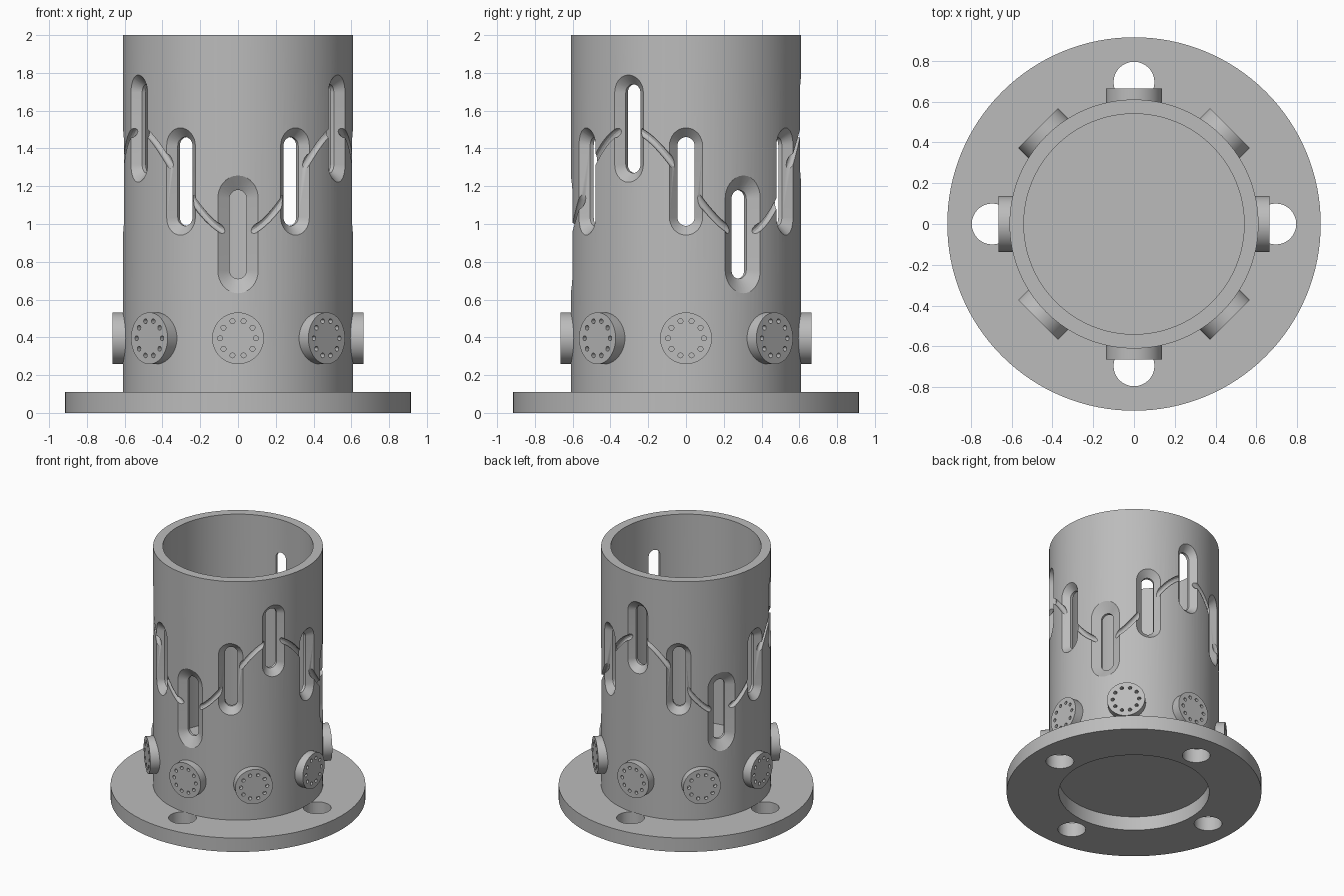
import bpy, bmesh
from math import sin, cos, pi, radians
from mathutils import Matrix, Vector

if "Cube" in bpy.data.objects:
    bpy.data.objects.remove(bpy.data.objects["Cube"], do_unlink=True)

metal = bpy.data.materials.new("plain grey metal")
metal.use_nodes = True
grey = (0.5, 0.5, 0.5, 1)
metal.diffuse_color = grey
for node in metal.node_tree.nodes:
    if node.type == 'BSDF_PRINCIPLED':
        node.inputs["Base Color"].default_value = grey

FLANGE_TOP, HEIGHT = 0.11, 2.0
OUTER, BORE, FLANGE = 0.61, 0.54, 0.915
SEGMENTS = 128


def make_object(name, bm):
    bmesh.ops.recalc_face_normals(bm, faces=bm.faces)
    mesh = bpy.data.meshes.new(name)
    bm.to_mesh(mesh)
    bm.free()
    mesh.materials.append(metal)
    obj = bpy.data.objects.new(name, mesh)
    bpy.context.collection.objects.link(obj)
    return obj


def activate(obj):
    bpy.ops.object.select_all(action='DESELECT')
    obj.select_set(True)
    bpy.context.view_layer.objects.active = obj


def cut(obj, cutter):
    cutter.hide_render = True
    mod = obj.modifiers.new("cut", 'BOOLEAN')
    mod.operation, mod.solver, mod.object = 'DIFFERENCE', 'EXACT', cutter
    activate(obj)
    bpy.ops.object.modifier_apply(modifier=mod.name)
    bpy.data.objects.remove(cutter, do_unlink=True)


def smooth(obj):
    activate(obj)
    bpy.ops.object.shade_smooth_by_angle(angle=radians(30))


def loft(bm, rings, closed=False):
    """Skin rings of points; cap the ends unless the rings form a loop."""
    rings = [[bm.verts.new(p) for p in ring] for ring in rings]
    pairs = list(zip(rings, rings[1:]))
    if closed:
        pairs.append((rings[-1], rings[0]))
    else:
        bm.faces.new(rings[0])
        bm.faces.new(rings[-1])
    for a, b in pairs:
        for i in range(len(a)):
            j = (i + 1) % len(a)
            bm.faces.new((a[i], a[j], b[j], b[i]))


def circle(radius, z, count=SEGMENTS):
    return [(radius * cos(2 * pi * i / count), radius * sin(2 * pi * i / count), z)
            for i in range(count)]


def add_cylinder(bm, radius, z0, z1, x=0, y=0, count=32):
    loft(bm, [[(px + x, py + y, pz) for px, py, pz in circle(radius, z, count)]
              for z in (z0, z1)])


# Flange ring with four bolt holes
bm = bmesh.new()
loft(bm, [circle(FLANGE, 0), circle(FLANGE, FLANGE_TOP),
          circle(BORE, FLANGE_TOP), circle(BORE, 0)], closed=True)
flange = make_object("base_flange", bm)
bm = bmesh.new()
for k in range(4):
    a = k * pi / 2
    add_cylinder(bm, 0.1, -0.1, 0.3, 0.695 * cos(a), 0.695 * sin(a), 48)
cut(flange, make_object("bolt_hole_cutter", bm))
smooth(flange)

# Open tube with a solid base
bm = bmesh.new()
loft(bm, [circle(OUTER, FLANGE_TOP), circle(OUTER, HEIGHT),
          circle(BORE, HEIGHT), circle(BORE, 0.36)])
tube = make_object("slotted_tube", bm)


# Wave followed by the slots and by the groove
def wave(a):
    return 1.225 - 0.28 * cos(3 * (a + pi / 2))


def stadium(a, r, half_width, z):
    out = Vector((cos(a), sin(a), 0))
    side = Vector((-sin(a), cos(a), 0))
    ring = []
    for end, start in ((1, 0), (-1, pi)):
        for i in range(17):
            t = start + pi * i / 16
            ring.append(out * r + side * half_width * cos(t)
                        + Vector((0, 0, z + end * 0.19 + half_width * sin(t))))
    return ring


# Slots with flared rims; the lowest ones flare wider
bm = bmesh.new()
for k in range(12):
    a = k * pi / 6
    z = wave(a)
    rim = 0.122 if z < 1 else 0.094
    slope = (rim - 0.045) / 0.05
    loft(bm, [stadium(a, 0.45, 0.045, z), stadium(a, 0.56, 0.045, z),
              stadium(a, 0.64, 0.045 + slope * 0.08, z)])
cut(tube, make_object("slot_cutter", bm))

# Thin wavy groove linking the slots
bm = bmesh.new()
rings = []
for i in range(144):
    a = 2 * pi * i / 144
    out = Vector((cos(a), sin(a), 0))
    slope = 0.84 * sin(3 * (a + pi / 2))
    along = Vector((-sin(a) * OUTER, cos(a) * OUTER, slope)).normalized()
    across = along.cross(out)
    centre = out * 0.601 + Vector((0, 0, wave(a)))
    rings.append([centre + 0.021 * (out * cos(t) + across * sin(t))
                  for t in (2 * pi * j / 12 for j in range(12))])
loft(bm, rings, closed=True)
cut(tube, make_object("groove_cutter", bm))
smooth(tube)

# Round bosses with a circle of ten small holes
bm = bmesh.new()
add_cylinder(bm, 0.137, 0.57, 0.664, count=64)
boss = make_object("boss_1", bm)
bm = bmesh.new()
for k in range(10):
    a = k * pi / 5
    add_cylinder(bm, 0.013, 0.63, 0.7, 0.095 * cos(a), 0.095 * sin(a), 16)
cut(boss, make_object("boss_hole_cutter", bm))
smooth(boss)
for k in range(8):
    if k:
        copy = bpy.data.objects.new(f"boss_{k + 1}", boss.data)
        bpy.context.collection.objects.link(copy)
    else:
        copy = boss
    # Local z points outward, local x runs round the tube
    copy.matrix_world = (Matrix.Translation((0, 0, 0.395))
                         @ Matrix.Rotation(k * pi / 4, 4, 'Z')
                         @ Matrix.Rotation(pi / 2, 4, 'Y')
                         @ Matrix.Rotation(pi / 2, 4, 'Z'))
